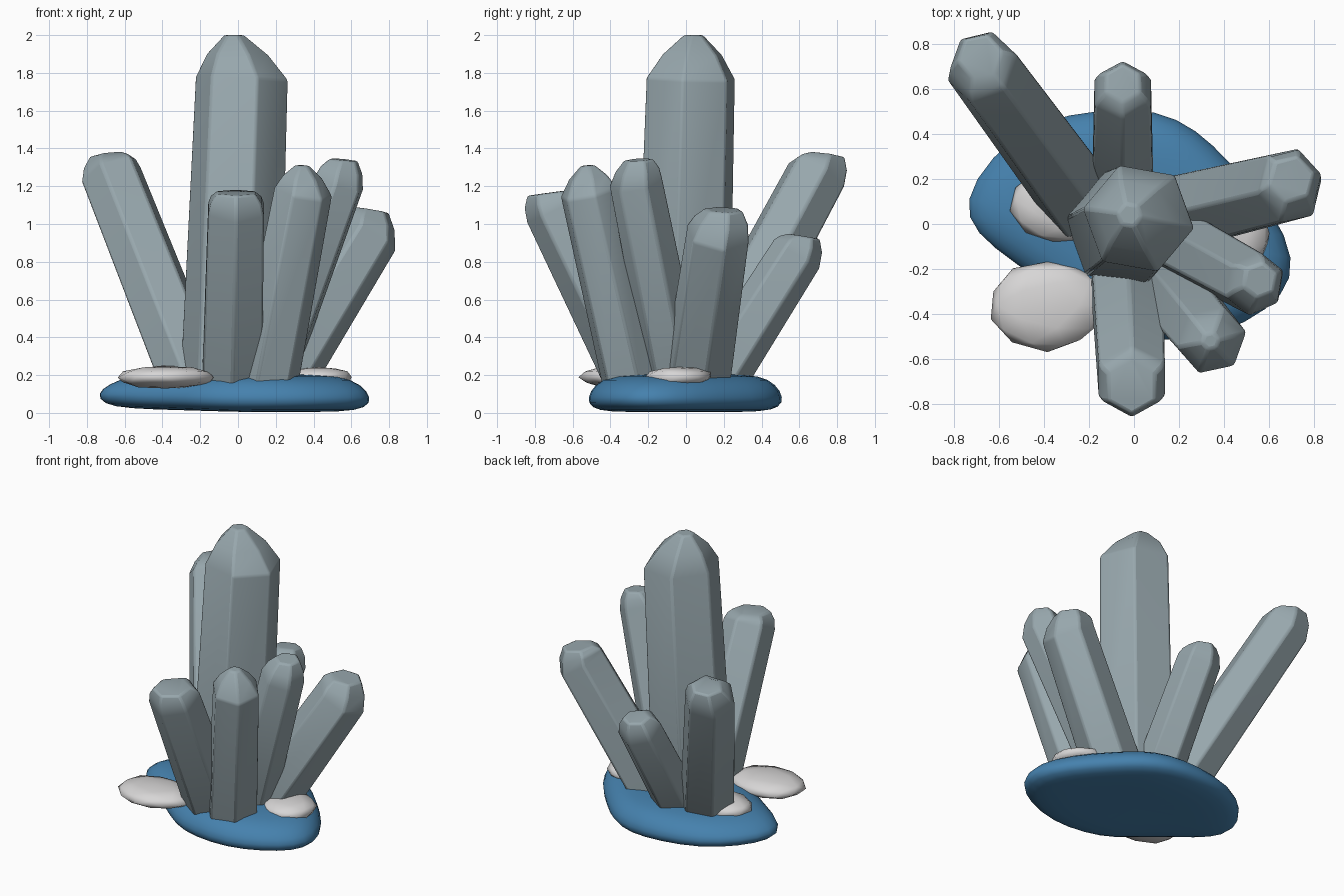
import bpy, bmesh, math, random
from mathutils import Vector

random.seed(4)
old = bpy.data.objects.get("Cube")
if old:
    bpy.data.objects.remove(old, do_unlink=True)


def material(name, r, g, b):
    m = bpy.data.materials.new(name)
    m.use_nodes = True
    m.diffuse_color = (r, g, b, 1)
    node = m.node_tree.nodes["Principled BSDF"]
    node.inputs["Base Color"].default_value = (r, g, b, 1)
    node.inputs["Roughness"].default_value = 0.6
    return m


CRYSTAL = material("grey crystal", 0.31, 0.385, 0.415)
BLUE = material("blue rock", 0.06, 0.22, 0.42)
PALE = material("pale pebble", 0.68, 0.67, 0.67)


def finish(name, bm, mat, angle):
    bmesh.ops.recalc_face_normals(bm, faces=bm.faces)
    mesh = bpy.data.meshes.new(name)
    bm.to_mesh(mesh)
    bm.free()
    mesh.materials.append(mat)
    ob = bpy.data.objects.new(name, mesh)
    bpy.context.collection.objects.link(ob)
    bpy.ops.object.select_all(action='DESELECT')
    ob.select_set(True)
    bpy.context.view_layer.objects.active = ob
    bpy.ops.object.shade_smooth_by_angle(angle=math.radians(angle))
    return ob


def loft(bm, rings):
    """Skin a stack of equal point rings and cap both ends."""
    rows = [[bm.verts.new(p) for p in ring] for ring in rings]
    for low, high in zip(rows, rows[1:]):
        for i in range(len(low)):
            j = (i + 1) % len(low)
            bm.faces.new((low[i], low[j], high[j], high[i]))
    bm.faces.new(rows[0][::-1])
    bm.faces.new(rows[-1])


def hexagon(center, normal, radius, twist):
    n = normal.normalized()
    u = Vector((1, 0, 0))
    u = (u - n * u.dot(n)).normalized()
    v = n.cross(u)
    angles = [math.radians(twist + 60 * i) for i in range(6)]
    return [center + (u * math.cos(a) + v * math.sin(a)) * radius for a in angles]


def crystal(name, foot, shoulder, tip, radius, tip_scale, twist):
    foot, shoulder, tip = Vector(foot), Vector(shoulder), Vector(tip)
    axis = (shoulder - foot).normalized()
    top_normal = axis.lerp(Vector((0, 0, 1)), 0.7)
    # The cap bulges a little between shoulder and tip
    bulge_scale = (1 + tip_scale) / 2 + 0.06
    bm = bmesh.new()
    loft(bm, [hexagon(foot - axis * 0.05, axis, radius * 1.08, twist),
              hexagon(shoulder, axis, radius, twist),
              hexagon(shoulder.lerp(tip, 0.55), axis.lerp(top_normal, 0.5),
                      radius * bulge_scale, twist),
              hexagon(tip, top_normal, radius * tip_scale, twist)])
    ob = finish(name, bm, CRYSTAL, 40)
    bevel = ob.modifiers.new("soft edges", 'BEVEL')
    bevel.width = 0.012
    bevel.segments = 2


# Crystal cluster: foot, shoulder, tip, radius, tip scale, twist
crystal("center_crystal", (-0.04, -0.02, 0.2), (0.02, 0.025, 1.77),
        (-0.02, 0.04, 2.0), 0.25, 0.22, -10)
crystal("back_right_crystal", (-0.25, 0.12, 0.2), (-0.67, 0.69, 1.26),
        (-0.685, 0.745, 1.365), 0.17, 0.6, 10)
crystal("front_crystal", (-0.03, -0.26, 0.2), (-0.01, -0.69, 1.08),
        (-0.01, -0.725, 1.165), 0.17, 0.7, 30)
crystal("front_left_crystal", (0.16, -0.29, 0.2), (0.345, -0.515, 1.17),
        (0.34, -0.52, 1.31), 0.16, 0.25, 10)
crystal("left_crystal", (0.16, -0.06, 0.2), (0.535, -0.265, 1.22),
        (0.56, -0.25, 1.34), 0.145, 0.55, 20)
crystal("low_left_crystal", (0.23, 0.06, 0.2), (0.69, 0.17, 0.95),
        (0.70, 0.20, 1.075), 0.175, 0.6, 15)
crystal("back_crystal", (-0.05, 0.18, 0.2), (-0.05, 0.585, 0.84),
        (-0.05, 0.625, 0.935), 0.145, 0.6, 30)

# Rounded rock base, lofted from one outline at several heights
outline = [(0.72, -0.16), (0.62, 0.06), (0.42, 0.28), (0.28, 0.42), (0.1, 0.51),
           (-0.15, 0.51), (-0.43, 0.46), (-0.64, 0.3), (-0.76, 0.1),
           (-0.71, -0.04), (-0.52, -0.18), (-0.36, -0.29), (-0.2, -0.44),
           (0.0, -0.51), (0.28, -0.525), (0.5, -0.44), (0.67, -0.32)]
levels = [(0.4, 0.005), (0.8, 0.005), (0.98, 0.025), (1.02, 0.08),
          (0.94, 0.15), (0.78, 0.2), (0.4, 0.205)]
bm = bmesh.new()
loft(bm, [[(x * s, y * s, z + 0.03 * s * max(0, -x) * (z < 0.1)) for x, y in outline]
          for s, z in levels])
base = finish("rock_base", bm, BLUE, 180)
base.modifiers.new("rounding", 'SUBSURF').levels = 1


# Flat pebbles
def pebble(name, center, size, turn):
    bm = bmesh.new()
    bmesh.ops.create_icosphere(bm, subdivisions=2, radius=1)
    c, s = math.cos(turn), math.sin(turn)
    for v in bm.verts:
        p = v.co * random.uniform(0.95, 1.06)
        x, y = p.x * size[0], p.y * size[1]
        v.co = Vector((x * c - y * s, x * s + y * c, p.z * size[2])) + Vector(center)
    finish(name, bm, PALE, 60)


pebble("front_right_pebble", (-0.385, -0.36, 0.188), (0.26, 0.2, 0.06), 0.0)
pebble("right_pebble", (-0.33, 0.08, 0.197), (0.22, 0.17, 0.06), -0.15)
pebble("left_pebble", (0.43, -0.04, 0.19), (0.18, 0.18, 0.055), 0.3)
